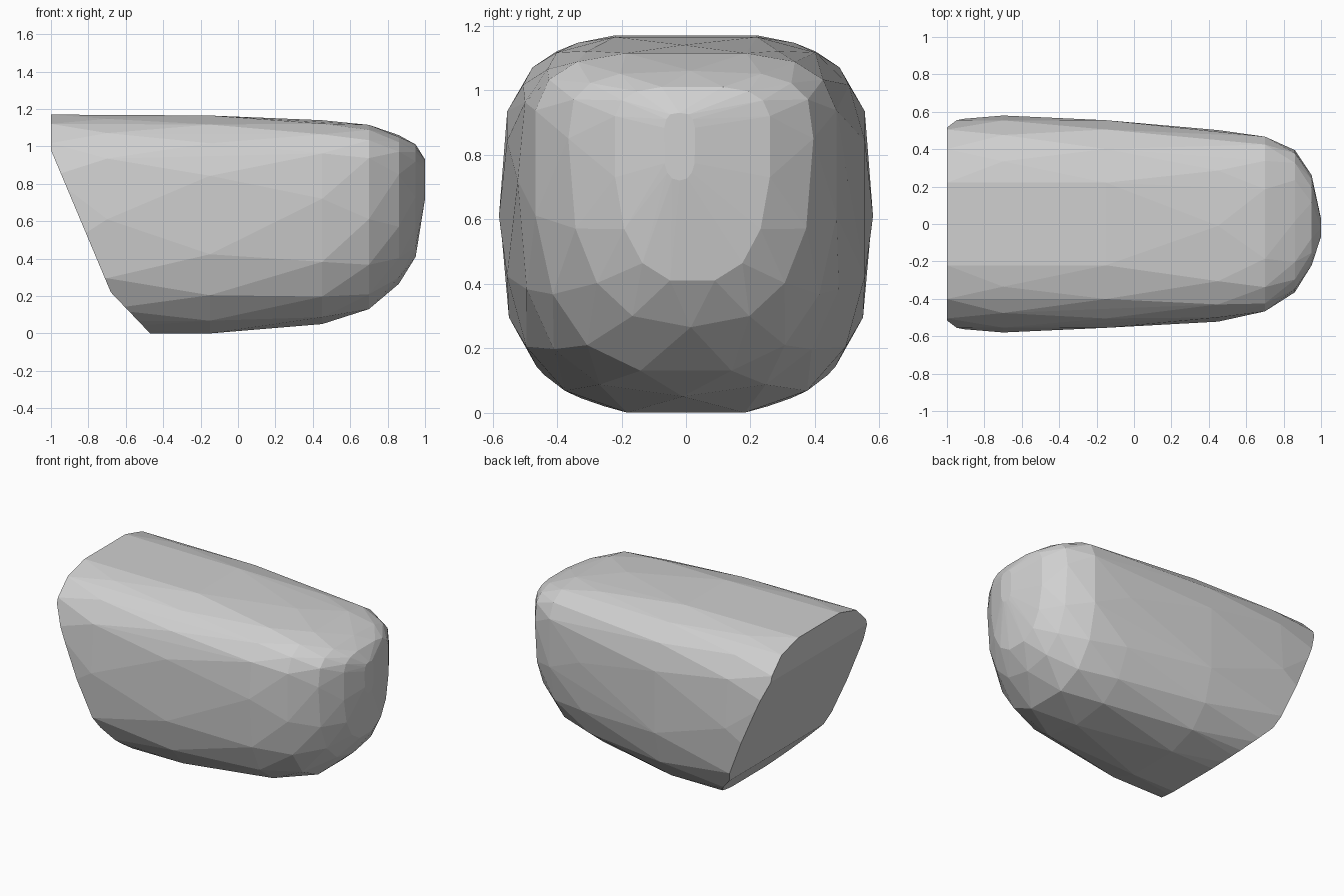
import bpy, bmesh, math
from mathutils import Vector

if "Cube" in bpy.data.objects:
    bpy.data.objects.remove(bpy.data.objects["Cube"])

SIDES = 16
TOP_POWER = 3.5
# cross-sections along the length:
# x, y centre, half width, bottom z, widest z, top z, roundness of lower half
SECTIONS = [
    (-1.00, 0.00, 0.555, 0.00, 0.62, 1.17, 2.9),
    (-0.70, 0.00, 0.58, 0.00, 0.61, 1.172, 2.9),
    (-0.15, 0.00, 0.555, 0.00, 0.63, 1.165, 2.9),
    (0.45, -0.01, 0.512, 0.05, 0.72, 1.14, 2.8),
    (0.70, 0.00, 0.467, 0.13, 0.82, 1.115, 2.7),
    (0.86, 0.015, 0.38, 0.265, 0.85, 1.06, 2.6),
    (0.95, 0.02, 0.24, 0.41, 0.86, 1.01, 2.6),
    (1.00, -0.02, 0.05, 0.72, 0.82, 0.93, 2.5),
]


def rounded_ring(x, yc, half_w, z0, zm, z1, low_power, shift):
    """Rounded-square ring whose upper and lower halves differ."""
    pts = []
    for i in range(SIDES):
        a = 2 * math.pi * (i + shift) / SIDES
        c, s = math.cos(a), math.sin(a)
        e = 2 / (TOP_POWER if s > 0 else low_power)
        height = (z1 - zm) if s > 0 else (zm - z0)
        # stretch staggered rings so that they still fill their extents
        fill = math.cos(math.pi * shift / SIDES * 2) ** e
        u = math.copysign(min(1, abs(c) ** e / fill), c)
        v = math.copysign(min(1, abs(s) ** e / fill), s)
        pts.append(Vector((x, yc + half_w * u, zm + height * v)))
    return pts


def hull(bm):
    res = bmesh.ops.convex_hull(bm, input=bm.verts)
    junk = {g for g in res["geom_interior"] + res["geom_unused"]
            if isinstance(g, bmesh.types.BMVert)}
    bmesh.ops.delete(bm, geom=list(junk), context='VERTS')


def slice_off(bm, a, b):
    """Cut away everything left of the line a-b (x, z) and cap the cut."""
    normal = Vector((b[1] - a[1], 0, a[0] - b[0]))
    bmesh.ops.bisect_plane(bm, geom=bm.verts[:] + bm.edges[:] + bm.faces[:],
                           plane_co=(a[0], 0, a[1]), plane_no=normal,
                           clear_outer=True)
    bmesh.ops.holes_fill(bm, edges=[e for e in bm.edges if e.is_boundary],
                         sides=0)


# faceted body: staggered rings wrapped in a hull
bm = bmesh.new()
for k, section in enumerate(SECTIONS):
    for p in rounded_ring(*section, 0.5 if k % 2 == 0 else 0.0):
        bm.verts.new(p)
hull(bm)

# slanted flat end and the chamfer under it
slice_off(bm, (-1.0, 0.98), (-0.68, 0.22))
slice_off(bm, (-0.68, 0.22), (-0.47, 0.0))

# merge nearly flat triangles into larger facets
bmesh.ops.remove_doubles(bm, verts=bm.verts, dist=0.004)
bmesh.ops.dissolve_limit(bm, angle_limit=math.radians(2),
                         verts=bm.verts, edges=bm.edges)
bmesh.ops.recalc_face_normals(bm, faces=bm.faces)

mesh = bpy.data.meshes.new("stone_block")
bm.to_mesh(mesh)
bm.free()
stone = bpy.data.objects.new("stone_block", mesh)
bpy.context.collection.objects.link(stone)

# plain grey
grey = bpy.data.materials.new("stone_grey")
grey.diffuse_color = (0.63, 0.63, 0.63, 1)
grey.use_nodes = True
grey.node_tree.nodes["Principled BSDF"].inputs["Base Color"].default_value = grey.diffuse_color
mesh.materials.append(grey)
